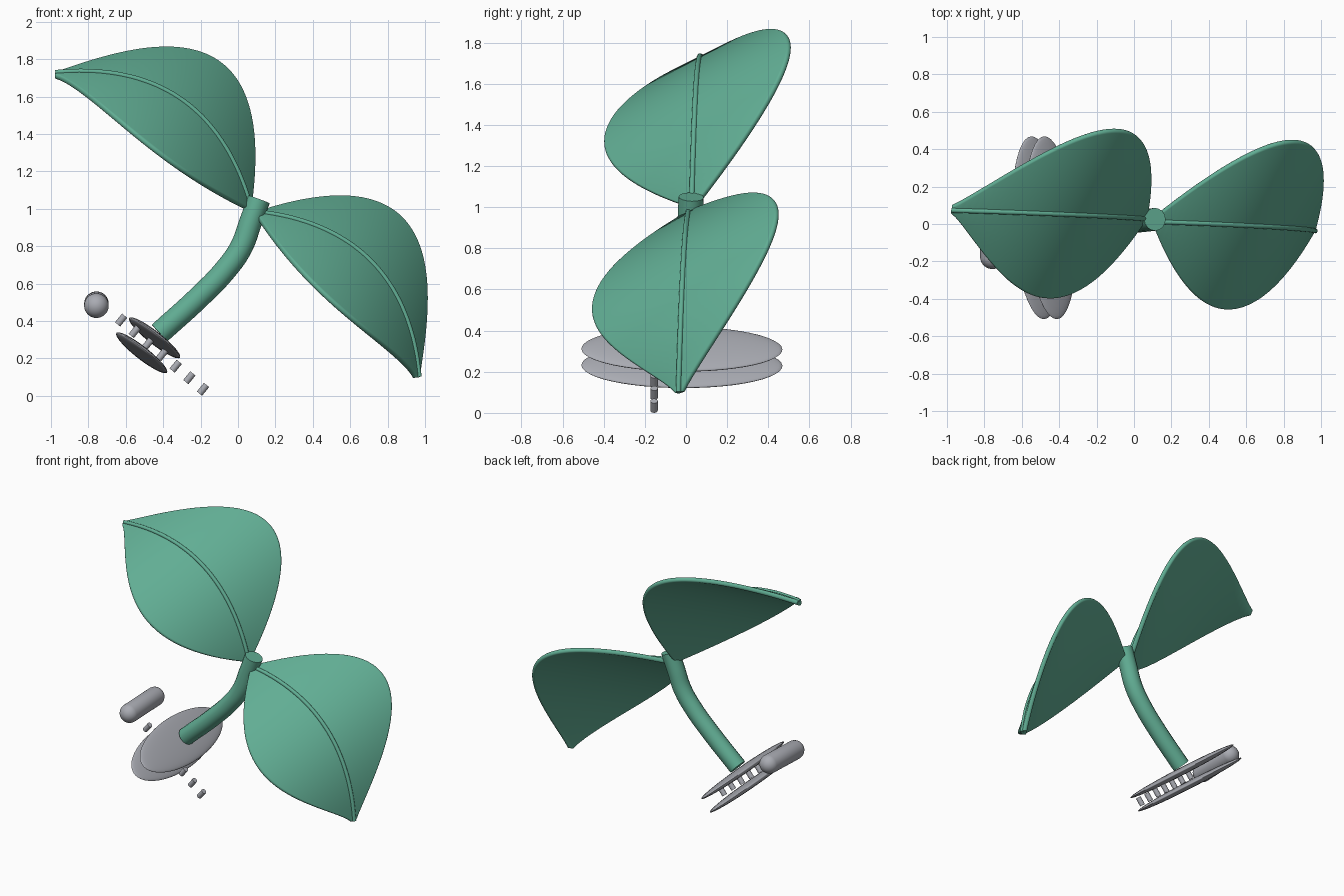
import bpy, bmesh, math
from mathutils import Vector, Matrix

if "Cube" in bpy.data.objects:
    bpy.data.objects.remove(bpy.data.objects["Cube"])


def material(name, rgb):
    m = bpy.data.materials.new(name)
    m.diffuse_color = (*rgb, 1)
    m.use_nodes = True
    m.node_tree.nodes["Principled BSDF"].inputs["Base Color"].default_value = m.diffuse_color
    return m


GREEN = material("leaf green", (0.12, 0.42, 0.295))
GREY = material("metal grey", (0.40, 0.41, 0.45))


def smooth(ob, angle=50):
    bpy.ops.object.select_all(action='DESELECT')
    ob.select_set(True)
    bpy.context.view_layer.objects.active = ob
    bpy.ops.object.shade_smooth_by_angle(angle=math.radians(angle))


def finish(name, bm, mat):
    bmesh.ops.recalc_face_normals(bm, faces=bm.faces)
    me = bpy.data.meshes.new(name)
    bm.to_mesh(me)
    bm.free()
    ob = bpy.data.objects.new(name, me)
    bpy.context.collection.objects.link(ob)
    me.materials.append(mat)
    smooth(ob)
    return ob


def tube(name, pts, radius, mat):
    """Round tube with flat ends through the given points."""
    cu = bpy.data.curves.new(name, 'CURVE')
    cu.dimensions = '3D'
    cu.bevel_depth = radius
    cu.bevel_resolution = 6
    cu.use_fill_caps = True
    sp = cu.splines.new('BEZIER')
    sp.bezier_points.add(len(pts) - 1)
    for bp, p in zip(sp.bezier_points, pts):
        bp.co = p
        bp.handle_left_type = bp.handle_right_type = 'AUTO'
    ob = bpy.data.objects.new(name, cu)
    bpy.context.collection.objects.link(ob)
    cu.materials.append(mat)
    bpy.ops.object.select_all(action='DESELECT')
    ob.select_set(True)
    bpy.context.view_layer.objects.active = ob
    bpy.ops.object.convert(target='MESH')
    smooth(bpy.context.view_layer.objects.active)


def frame(x, y, z, loc):
    """Matrix from three axes and a location."""
    m = Matrix((x, y, z)).transposed().to_4x4()
    m.translation = loc
    return m


def leaf(name, base, tip, sag):
    """Arched leaf, straight across its tilted width, with rounded rim and vein."""
    base, tip = Vector(base), Vector(tip)
    chord = tip - base
    side = 1 if chord.x > 0 else -1
    bulge = Vector((-chord.z, 0, chord.x)).normalized() * side
    w = Vector((0.35, 0.84, 0.42)).normalized()
    r, n = 0.016, 48
    bm = bmesh.new()
    rings, vein = [], []
    for i in range(n + 1):
        s = i / n
        p = base + chord * s + bulge * (4 * sag * s * (1 - s))
        t = chord + bulge * (4 * sag * (1 - 2 * s))
        nrm = t.cross(w).normalized() * side
        out = nrm.cross(t).normalized()
        if out.dot(w) < 0:
            out = -out
        h = 2.27 * s * (1 - s) ** 1.15 + 0.008
        ring = []
        for sgn in (1, -1):
            for k in range(9):
                a = math.pi * (k / 8 - 0.5)
                ring.append(p + w * h * sgn + out * r * math.cos(a) * sgn
                            + nrm * r * math.sin(a) * sgn)
        rings.append([bm.verts.new(v) for v in ring])
        if i % 4 == 0:
            vein.append(p + nrm * r)
    m = len(rings[0])
    for a, b in zip(rings, rings[1:]):
        for k in range(m):
            bm.faces.new((a[k], a[(k + 1) % m], b[(k + 1) % m], b[k]))
    bm.faces.new(rings[0])
    bm.faces.new(rings[-1])
    finish(name, bm, GREEN)
    tube(name + "_vein", vein, 0.013, GREEN)


# Leaves
leaf("left_leaf", (0.055, 0.035, 1.005), (-0.975, 0.08, 1.715), 0.26)
leaf("right_leaf", (0.105, 0.02, 0.97), (0.955, -0.03, 0.10), 0.245)

# Stem
tube("stem", [(-0.42, 0, 0.335), (-0.2, 0.005, 0.535), (-0.07, 0.01, 0.67),
              (0.015, 0.015, 0.79), (0.07, 0.02, 0.936), (0.112, 0.025, 1.05)],
     0.061, GREEN)

# Clip axes: long, normal, short
LONG = Vector((-0.07, 0.97, 0)).normalized()
NORM = Vector((0.63, 0, 0.77))
NORM = (NORM - LONG * NORM.dot(LONG)).normalized()
SHORT = LONG.cross(NORM)

# Clip plates: flattened ellipsoids
for name, c in (("upper_clip_plate", (-0.446, -0.02, 0.31)),
                ("lower_clip_plate", (-0.515, -0.02, 0.23))):
    bm = bmesh.new()
    bmesh.ops.create_uvsphere(bm, u_segments=48, v_segments=24, radius=1)
    bm.transform(frame(SHORT, LONG, NORM, c) @ Matrix.Diagonal((0.17, 0.49, 0.027, 1)))
    finish(name, bm, GREY)

# Clip handle: capsule lying front to back
bm = bmesh.new()
bmesh.ops.create_uvsphere(bm, u_segments=32, v_segments=17, radius=0.066)
for v in bm.verts:
    v.co.z += 0.145 if v.co.z > 0 else -0.145
bm.transform(Matrix.Translation((-0.757, -0.03, 0.487)) @ Matrix.Rotation(math.radians(-88), 4, 'X'))
finish("clip_handle", bm, GREY)

# Row of small clip teeth
for i in range(7):
    bm = bmesh.new()
    bmesh.ops.create_cone(bm, cap_ends=True, segments=16, radius1=0.018,
                          radius2=0.018, depth=0.06)
    q = Vector((0.63, 0, 0.77)).to_track_quat('Z', 'Y').to_matrix().to_4x4()
    bm.transform(Matrix.Translation((-0.625 + 0.073 * i, -0.155, 0.405 - 0.0617 * i)) @ q)
    finish(f"clip_tooth_{i + 1}", bm, GREY)
